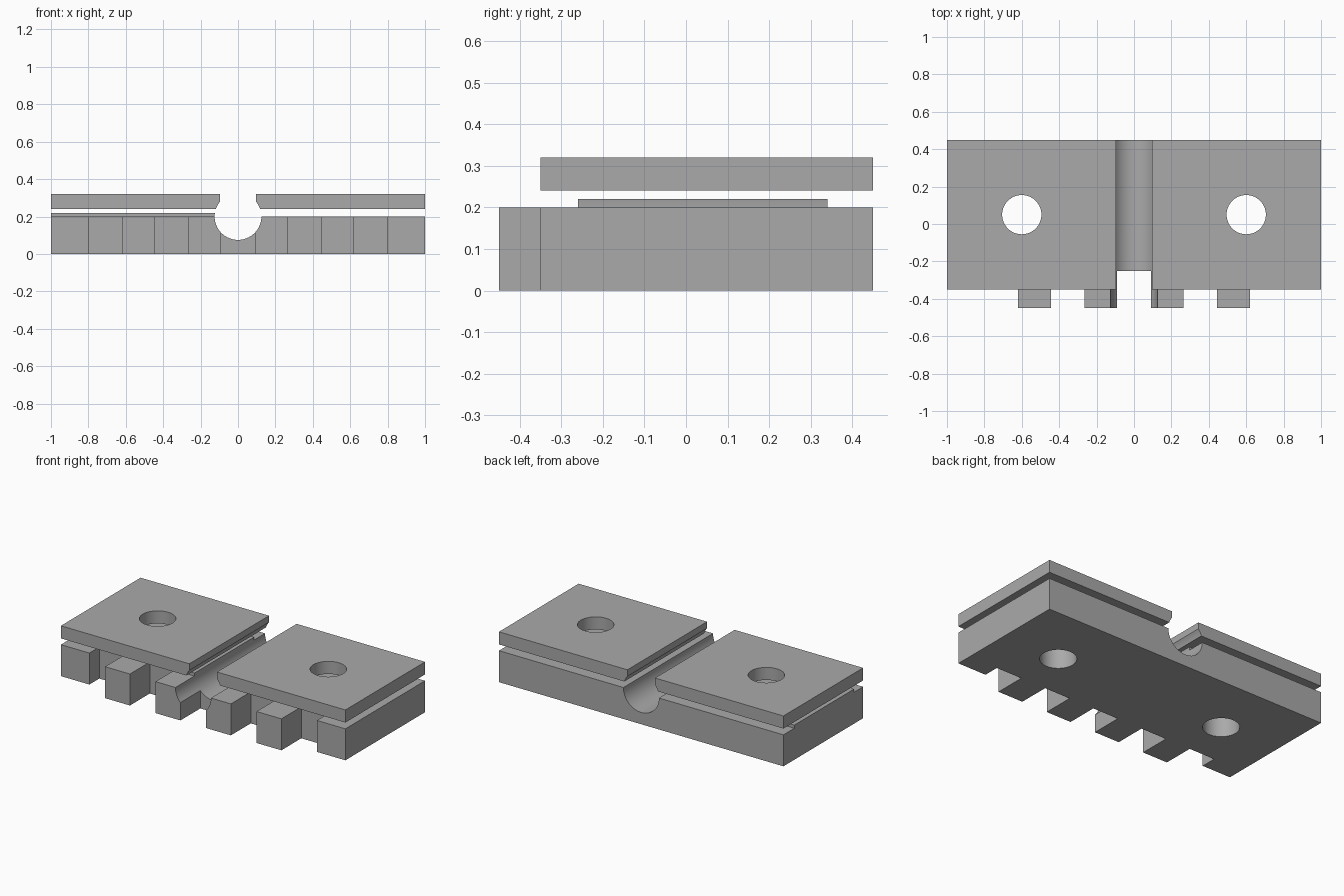
import bpy, bmesh, math

if "Cube" in bpy.data.objects:
    bpy.data.objects.remove(bpy.data.objects["Cube"])

grey = bpy.data.materials.new("plain grey")
grey.use_nodes = True
GREY = (0.4, 0.4, 0.4, 1)
grey.diffuse_color = GREY
grey.node_tree.nodes["Principled BSDF"].inputs["Base Color"].default_value = GREY

BACK, FRONT, TOOTH, RECESS = 0.45, -0.35, -0.45, -0.25
GROOVE_R, HOLE_R, HOLE_X, HOLE_Y = 0.125, 0.105, 0.6, 0.05


def prism(name, outline, z0, z1):
    """Extrude a flat outline upward into a solid."""
    bm = bmesh.new()
    face = bm.faces.new([bm.verts.new((x, y, z0)) for x, y in outline])
    top = bmesh.ops.extrude_face_region(bm, geom=[face])["geom"]
    bmesh.ops.translate(bm, vec=(0, 0, z1 - z0),
                        verts=[v for v in top if isinstance(v, bmesh.types.BMVert)])
    bmesh.ops.recalc_face_normals(bm, faces=bm.faces)
    mesh = bpy.data.meshes.new(name)
    bm.to_mesh(mesh)
    bm.free()
    mesh.materials.append(grey)
    obj = bpy.data.objects.new(name, mesh)
    bpy.context.collection.objects.link(obj)
    return obj


def box(name, x0, x1, y0, y1, z0, z1):
    return prism(name, [(x0, y0), (x1, y0), (x1, y1), (x0, y1)], z0, z1)


def cutter(name, radius, location, tilt=0):
    bpy.ops.mesh.primitive_cylinder_add(vertices=64, radius=radius, depth=2,
                                        location=location, rotation=(tilt, 0, 0))
    obj = bpy.context.object
    obj.name = name
    obj.hide_render = True
    obj.data.materials.append(grey)
    return obj


# Base plate with a comb of teeth along the front
edges = [0.09, 0.265, 0.445, 0.62, 0.8, 1.0]
levels = [TOOTH, RECESS, TOOTH, RECESS, FRONT]
right_half = [(edges[0], RECESS)]
for a, b, y in zip(edges, edges[1:], levels):
    right_half += [(a, y), (b, y)]
left_half = [(-x, y) for x, y in reversed(right_half)]
base = prism("base_plate", left_half + right_half + [(1, BACK), (-1, BACK)], 0, 0.2)
parts = [base]

# Spacer strips and clamp plates on both sides of the groove
for side, s in (("left", 1), ("right", -1)):
    parts.append(box(side + "_clamp_plate", *sorted((s * 0.097, s)), FRONT, BACK, 0.24, 0.32))
parts.append(box("spacer_strip", -1, -0.1, -0.26, 0.34, 0.2, 0.22))

# Round groove along y and the two bolt holes
cutters = [cutter("groove_cutter", GROOVE_R, (0, 0, 0.2), math.pi / 2)]
for s in (-1, 1):
    cutters.append(cutter("hole_cutter", HOLE_R, (s * HOLE_X, HOLE_Y, 0)))

for part in parts:
    for c in cutters:
        mod = part.modifiers.new("cut", "BOOLEAN")
        mod.operation, mod.solver, mod.object = "DIFFERENCE", "EXACT", c
    bpy.ops.object.select_all(action="DESELECT")
    part.select_set(True)
    bpy.context.view_layer.objects.active = part
    for mod in list(part.modifiers):
        bpy.ops.object.modifier_apply(modifier=mod.name)
    bpy.ops.object.shade_smooth_by_angle(angle=math.radians(30))

for c in cutters:
    bpy.data.objects.remove(c)
